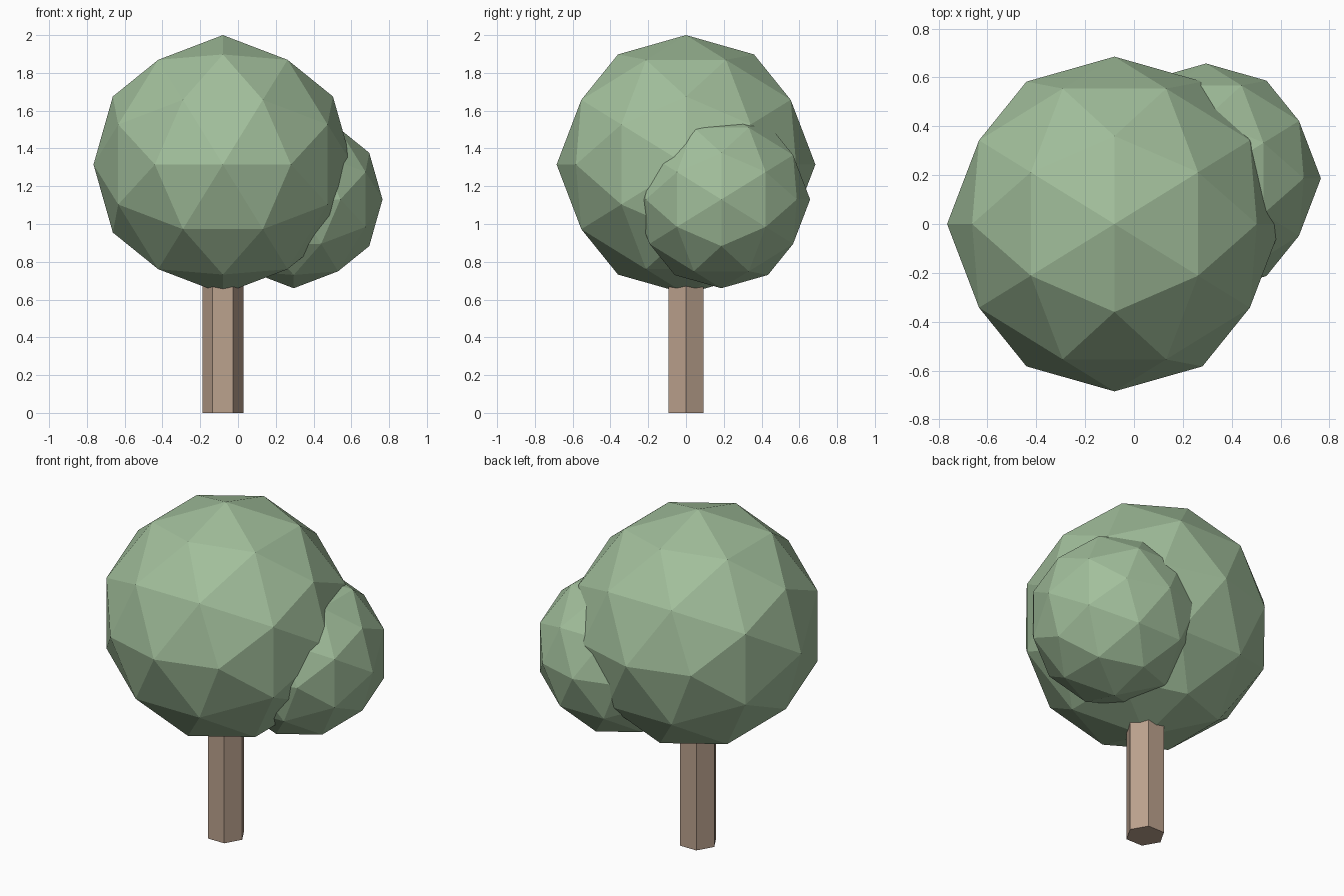
import bpy, bmesh
from math import sqrt
from mathutils import Vector

if "Cube" in bpy.data.objects:
    bpy.data.objects.remove(bpy.data.objects["Cube"])


def material(name, colour):
    mat = bpy.data.materials.new(name)
    mat.diffuse_color = (*colour, 1)
    mat.use_nodes = True
    mat.node_tree.nodes["Principled BSDF"].inputs["Base Color"].default_value = mat.diffuse_color
    return mat


def finish(bm, name, mat):
    bmesh.ops.recalc_face_normals(bm, faces=bm.faces[:])
    mesh = bpy.data.meshes.new(name)
    bm.to_mesh(mesh)
    bm.free()
    mesh.materials.append(mat)
    obj = bpy.data.objects.new(name, mesh)
    bpy.context.collection.objects.link(obj)
    return obj


def foliage(name, centre, radius, mat):
    # Icosahedron corners plus edge midpoints on the sphere, corners of it on the axes
    phi = (1 + sqrt(5)) / 2
    corners = []
    for a in (-1, 1):
        for b in (-phi, phi):
            corners += [Vector((0, a, b)), Vector((a, b, 0)), Vector((b, 0, a))]
    points = corners + [(p + q) / 2 for i, p in enumerate(corners)
                        for q in corners[:i] if (p - q).length < 2.1]
    bm = bmesh.new()
    for p in points:
        bm.verts.new(Vector(centre) + p.normalized() * radius)
    bmesh.ops.convex_hull(bm, input=bm.verts[:])
    return finish(bm, name, mat)


leaf = material("leaf_green", (0.36, 0.52, 0.33))
bark = material("bark_brown", (0.50, 0.36, 0.27))

# Large crown and the smaller clump behind its right side
foliage("main_crown", (-0.08, 0, 1.315), 0.685, leaf)
foliage("side_crown", (0.295, 0.187, 1.13), 0.47, leaf)

# Six-sided trunk, corners on the x axis, running up into the crown
HEIGHT = 0.75
bpy.ops.mesh.primitive_cylinder_add(vertices=6, radius=0.108, depth=HEIGHT,
                                    location=(-0.08, 0, HEIGHT / 2),
                                    rotation=(0, 0, 3.14159265 / 6))
trunk = bpy.context.object
trunk.name = "trunk"
trunk.data.materials.append(bark)
